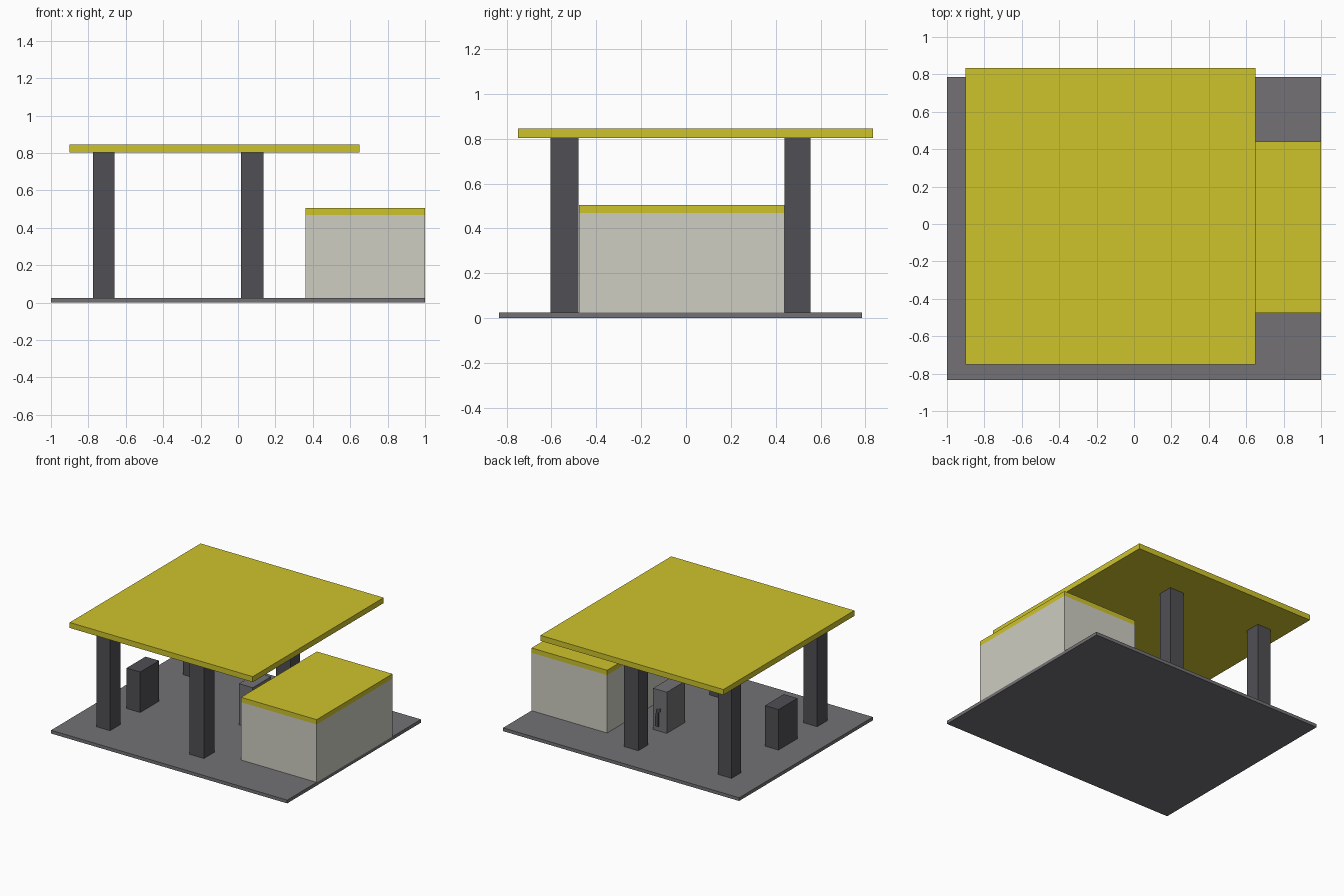
import bpy, bmesh

if "Cube" in bpy.data.objects:
    bpy.data.objects.remove(bpy.data.objects["Cube"])


def material(name, rgb):
    lin = [((c / 255 + 0.055) / 1.055) ** 2.4 for c in rgb]
    m = bpy.data.materials.new(name)
    m.diffuse_color = (*lin, 1)
    m.use_nodes = True
    m.node_tree.nodes["Principled BSDF"].inputs["Base Color"].default_value = m.diffuse_color
    return m


YELLOW = material("yellow", (206, 196, 44))
WALL = material("pale_stone", (206, 205, 194))
DARK = material("dark_grey", (80, 79, 84))
GREY = material("mid_grey", (115, 113, 117))


def prism(name, pts, axis, lo, hi, mat):
    """Extrude a 2D outline along 'y' (points are x,z) or 'z' (points are x,y)."""
    bm = bmesh.new()
    place = (lambda a, b, h: (a, h, b)) if axis == "y" else (lambda a, b, h: (a, b, h))
    low = [bm.verts.new(place(a, b, lo)) for a, b in pts]
    top = [bm.verts.new(place(a, b, hi)) for a, b in pts]
    bm.faces.new(low)
    bm.faces.new(top)
    n = len(pts)
    for i in range(n):
        j = (i + 1) % n
        bm.faces.new((low[i], low[j], top[j], top[i]))
    bmesh.ops.recalc_face_normals(bm, faces=bm.faces)
    mesh = bpy.data.meshes.new(name)
    bm.to_mesh(mesh)
    bm.free()
    mesh.materials.append(mat)
    ob = bpy.data.objects.new(name, mesh)
    bpy.context.collection.objects.link(ob)
    return ob


def box(name, x, y, z, mat):
    pts = [(x[0], y[0]), (x[1], y[0]), (x[1], y[1]), (x[0], y[1])]
    return prism(name, pts, "z", z[0], z[1], mat)


FLOOR = 0.025
# Paved base slab and canopy roof
box("base_slab", (-1, 1), (-0.833, 0.785), (0, FLOOR), GREY)
box("canopy", (-0.9, 0.65), (-0.75, 0.833), (0.803, 0.845), YELLOW)

# Four canopy columns
for xn, x in (("left", (-0.775, -0.66)), ("right", (0.015, 0.135))):
    for yn, y in (("front", (-0.605, -0.48)), ("back", (0.44, 0.555))):
        box(f"{yn}_{xn}_column", x, y, (FLOOR, 0.803), DARK)

# Shop building with yellow roof
box("shop_walls", (0.36, 1), (-0.477, 0.44), (FLOOR, 0.468), WALL)
box("shop_roof", (0.36, 1), (-0.477, 0.44), (0.468, 0.505), YELLOW)

# Fuel pumps
box("left_pump", (-0.775, -0.66), (-0.24, -0.012), (FLOOR, 0.335), DARK)
box("right_pump", (0.017, 0.133), (-0.012, 0.208), (FLOOR, 0.34), GREY)

# Nozzle plate on the back of the right pump
prism("pump_nozzle", [(0.085, 0.06), (0.11, 0.06), (0.11, 0.13), (0.1, 0.19),
                      (0.07, 0.2), (0.07, 0.175), (0.085, 0.165)],
      "y", 0.208, 0.216, DARK)
